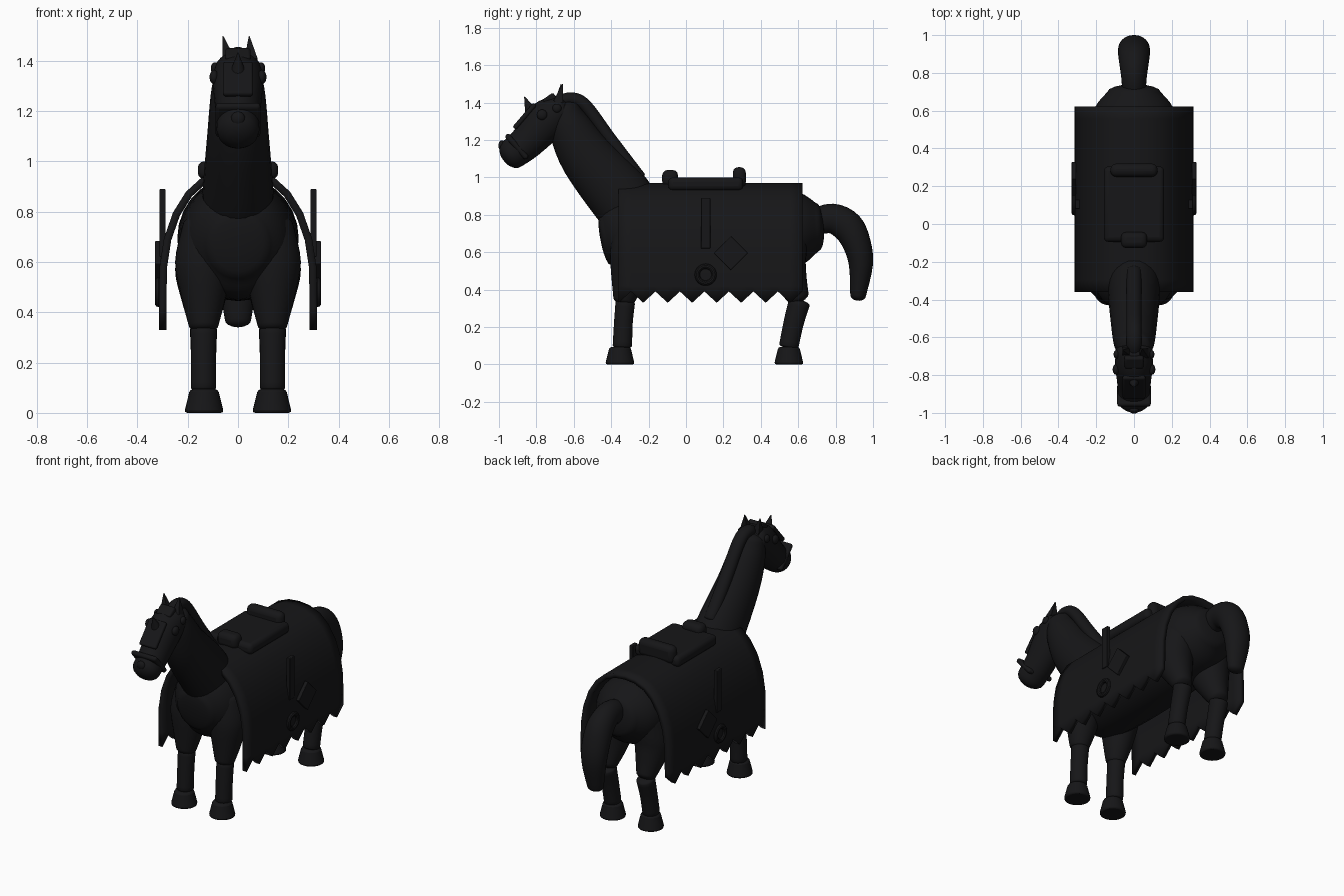
import bpy, bmesh, math
from mathutils import Vector

if "Cube" in bpy.data.objects:
    bpy.data.objects.remove(bpy.data.objects["Cube"])

mat = bpy.data.materials.new("black")
mat.diffuse_color = (0.008, 0.008, 0.009, 1)
mat.use_nodes = True
mat.node_tree.nodes["Principled BSDF"].inputs["Base Color"].default_value = mat.diffuse_color


def finish(ob, name):
    ob.name = name
    ob.data.materials.append(mat)
    return ob


def mesh_object(name, bm):
    me = bpy.data.meshes.new(name)
    bm.to_mesh(me)
    bm.free()
    ob = bpy.data.objects.new(name, me)
    bpy.context.collection.objects.link(ob)
    return finish(ob, name)


def loft(name, pts, x=0.0, caps=(0.5, 0.5), sides=28, steps=4):
    """Tube through (y, z, half width, half depth) stations with domed ends."""
    P = [Vector(p) for p in pts]
    rows = []
    for i in range(len(P) - 1):
        a, b, c, d = P[max(i - 1, 0)], P[i], P[i + 1], P[min(i + 2, len(P) - 1)]
        for k in range(steps):
            t = k / steps
            rows.append(0.5 * (2 * b + (c - a) * t + (2 * a - 5 * b + 4 * c - d) * t * t
                               + (3 * b - a - 3 * c + d) * t ** 3))
    rows.append(P[-1])
    n = len(rows)
    rings = []
    for i, r in enumerate(rows):
        t = rows[min(i + 1, n - 1)] - rows[max(i - 1, 0)]
        rings.append((r, Vector((t[0], t[1])).normalized()))

    def dome(ring, sign, cap):
        r, t = ring
        out = []
        for a in (0.35, 0.7, 1.05, 1.35):
            off = t * sign * cap * r[3] * math.sin(a)
            c = math.cos(a)
            out.append((Vector((r[0] + off[0], r[1] + off[1], r[2] * c, r[3] * c)), t))
        return out
    rings = dome(rings[0], -1, caps[0])[::-1] + rings + dome(rings[-1], 1, caps[1])
    bm = bmesh.new()
    loops = []
    for r, t in rings:
        loop = []
        for k in range(sides):
            a = 2 * math.pi * k / sides
            u, v = r[2] * math.cos(a), r[3] * math.sin(a)
            loop.append(bm.verts.new((x + u, r[0] - t[1] * v, r[1] + t[0] * v)))
        loops.append(loop)
    for A, B in zip(loops, loops[1:]):
        for k in range(sides):
            j = (k + 1) % sides
            bm.faces.new((A[k], A[j], B[j], B[k]))
    bm.faces.new(loops[0])
    bm.faces.new(loops[-1])
    bmesh.ops.recalc_face_normals(bm, faces=bm.faces)
    return mesh_object(name, bm)


def box(name, loc, size, rot=0.0, bevel=0.01):
    bpy.ops.mesh.primitive_cube_add(size=1, location=loc, rotation=(rot, 0, 0))
    ob = bpy.context.object
    ob.scale = size
    bpy.ops.object.transform_apply(location=False, rotation=False, scale=True)
    m = ob.modifiers.new("bevel", 'BEVEL')
    m.width, m.segments = bevel, 3
    return finish(ob, name)


def cone(name, loc, r1, r2, depth, rot=(0, 0, 0), sides=28):
    bpy.ops.mesh.primitive_cone_add(vertices=sides, radius1=r1, radius2=r2, depth=depth,
                                    location=loc, rotation=rot)
    return finish(bpy.context.object, name)


def ball(name, loc, size):
    bpy.ops.mesh.primitive_uv_sphere_add(segments=20, ring_count=12, radius=1, location=loc)
    bpy.context.object.scale = size
    return finish(bpy.context.object, name)


# Body, neck, mane, head, tail
loft("body", [(-0.43, .67, .13, .14), (-0.37, .68, .19, .21), (-0.25, .69, .225, .24),
              (0, .69, .24, .245), (0.3, .70, .24, .24), (.5, .72, .23, .22),
              (.62, .73, .205, .19), (.70, .735, .14, .13)], caps=(.2, .3))
loft("neck", [(-.27, .78, .14, .15), (-.345, .89, .14, .17), (-.53, 1.11, .122, .145),
              (-.62, 1.27, .108, .115), (-.65, 1.36, .09, .085)])
loft("mane", [(-.25, 1.0, .04, .035), (-.41, 1.21, .04, .035), (-.54, 1.385, .04, .035),
              (-.62, 1.42, .04, .035), (-.68, 1.40, .035, .03)], steps=6)
loft("head", [(-.67, 1.36, .095, .085), (-.745, 1.305, .10, .11), (-.85, 1.19, .088, .093),
              (-.93, 1.125, .085, .083)], caps=(.6, .7))
loft("tail", [(.68, .76, .06, .07), (.78, .78, .068, .08), (.865, .735, .08, .085),
              (.915, .64, .085, .075), (.935, .53, .078, .064), (.92, .37, .052, .042)], caps=(.3, .7))

# Face armour and muzzle detail
box("face_plate", (0, -.863, 1.327), (.12, .17, .025), rot=.86)
cone("forehead_spike", (0, -.848, 1.395), .03, .002, .08, (.4, 0, 0), 16)
box("brow_band", (0, -.73, 1.42), (.10, .07, .035), rot=.6)
ball("nose_stud", (0, -.985, 1.17), (.028, .018, .028))
box("nose_strap", (0, -.905, 1.165), (.178, .03, .17), rot=.72, bevel=.014)

for s, side in ((-1, "left"), (1, "right")):
    # Head details
    cone(side + "_ear", (s * .048, -.672, 1.45), .037, .002, .10, (-.22, s * .12, .78), 4)
    ball(side + "_eye", (s * .095, -.77, 1.335), (.018, .028, .028))
    ball(side + "_bridle_boss", (s * .092, -.69, 1.37), (.016, .024, .024))

    # Front leg
    loft(side + "_front_upper_leg", [(-.28, .74, .085, .10), (-.295, .60, .113, .11),
         (-.31, .46, .088, .09), (-.33, .35, .06, .06)], x=s * .137)
    loft(side + "_front_lower_leg", [(-.325, .33, .052, .052), (-.335, .22, .05, .05),
         (-.34, .10, .05, .052)], x=s * .137, caps=(.3, .3))
    # Back leg
    loft(side + "_back_upper_leg", [(.52, .72, .09, .13), (.52, .57, .113, .125),
         (.56, .45, .088, .09), (.60, .36, .06, .06)], x=s * .137)
    loft(side + "_back_lower_leg", [(.605, .33, .054, .058), (.575, .22, .05, .054),
         (.55, .10, .05, .052)], x=s * .137, caps=(.3, .3))
    # Hooves
    for end, y in (("front", -.353), ("back", .55)):
        ob = cone(f"{side}_{end}_hoof", (s * .135, y, .047), .079, .056, .094)
        m = ob.modifiers.new("bevel", 'BEVEL')
        m.width, m.segments = .012, 2

    # Stirrup strap, stirrup ring and diamond badge
    box(side + "_stirrup_strap", (s * .30, .105, .755), (.024, .05, .27), bevel=.004)
    bpy.ops.mesh.primitive_torus_add(major_radius=.045, minor_radius=.014, major_segments=28,
                                     minor_segments=10, location=(s * .317, .105, .48),
                                     rotation=(0, math.pi / 2, 0))
    finish(bpy.context.object, side + "_stirrup")
    box(side + "_diamond_badge", (s * .318, .24, .595), (.024, .128, .128), rot=math.pi / 4, bevel=.004)

# Cloth cover with toothed hem
half = [(.30, .42), (.297, .58), (.28, .69), (.245, .79), (.195, .87), (.14, .92), (.07, .948)]
bm = bmesh.new()
rows = []
for i in range(16):
    y, hem = -.36 + i * .0655, (.33 if i % 2 == 0 else .39)
    prof = [(.30, hem)] + half
    prof = [(-a, z) for a, z in prof] + [(0, .955)] + prof[::-1]
    rows.append([bm.verts.new((a, y, z)) for a, z in prof])
for A, B in zip(rows, rows[1:]):
    for k in range(len(A) - 1):
        bm.faces.new((A[k], A[k + 1], B[k + 1], B[k]))
cloth = mesh_object("cloth_cover", bm)
m = cloth.modifiers.new("thickness", 'SOLIDIFY')
m.thickness, m.offset = .03, 0

# Saddle
box("saddle_seat", (0, .105, .965), (.32, .40, .07), bevel=.025)
box("saddle_cantle", (0, .285, 1.0), (.25, .07, .11), bevel=.03)
box("saddle_pommel", (0, -.085, .995), (.14, .085, .09), bevel=.03)

bpy.ops.object.select_all(action='SELECT')
bpy.context.view_layer.objects.active = cloth
bpy.ops.object.shade_smooth_by_angle(angle=math.radians(35))
